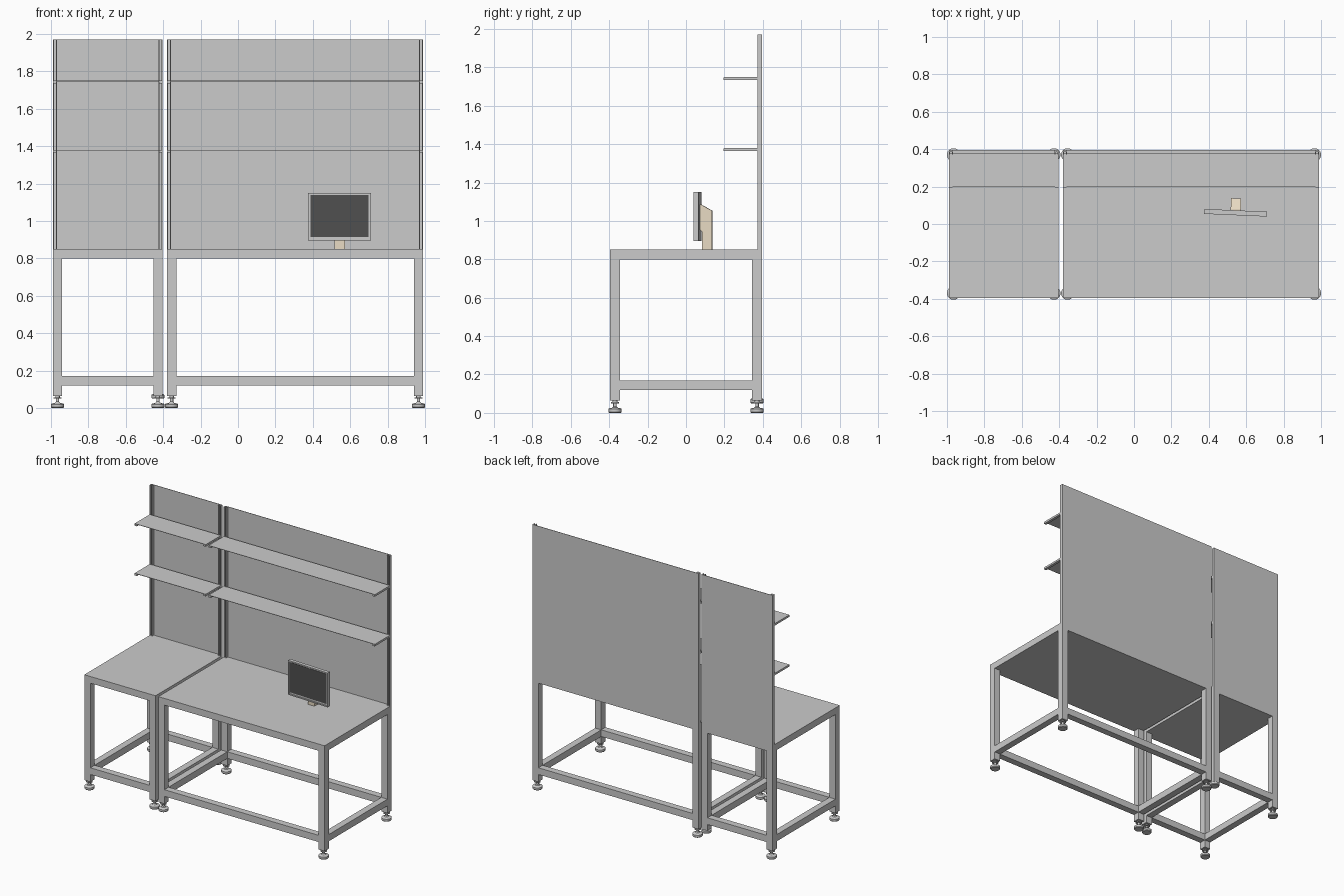
import bpy, bmesh, math
from mathutils import Matrix, Vector

if "Cube" in bpy.data.objects:
    bpy.data.objects.remove(bpy.data.objects["Cube"])

D = 0.395            # half depth of a bench
TUBE = 0.05          # frame tube width
TOP, TOP_UNDER, LEG_BOTTOM, PANEL_TOP = 0.85, 0.80, 0.065, 1.97


def finish(name, bm, color=None):
    bmesh.ops.recalc_face_normals(bm, faces=bm.faces[:])
    me = bpy.data.meshes.new(name)
    bm.to_mesh(me)
    bm.free()
    ob = bpy.data.objects.new(name, me)
    bpy.context.scene.collection.objects.link(ob)
    if color:
        mat = bpy.data.materials.new(name + "_colour")
        mat.diffuse_color = color
        mat.use_nodes = True
        mat.node_tree.nodes["Principled BSDF"].inputs["Base Color"].default_value = mat.diffuse_color
        me.materials.append(mat)
    return ob


def box(name, x0, x1, y0, y1, z0, z1, color=None):
    bm = bmesh.new()
    m = Matrix.Translation(((x0 + x1) / 2, (y0 + y1) / 2, (z0 + z1) / 2))
    m = m @ Matrix.Diagonal((x1 - x0, y1 - y0, z1 - z0, 1))
    bmesh.ops.create_cube(bm, size=1, matrix=m)
    return finish(name, bm, color)


def prism(name, pts, direction, color=None):
    bm = bmesh.new()
    f = bm.faces.new([bm.verts.new(p) for p in pts])
    ext = bmesh.ops.extrude_face_region(bm, geom=[f], use_keep_orig=True)
    vs = [v for v in ext["geom"] if isinstance(v, bmesh.types.BMVert)]
    bmesh.ops.translate(bm, verts=vs, vec=Vector(direction))
    return finish(name, bm, color)


# levelling foot: lathed pad, stem and lock nut
FOOT = [(0, 0), (0.031, 0), (0.035, 0.005), (0.035, 0.02), (0.03, 0.024),
        (0.015, 0.027), (0.009, 0.034), (0.009, 0.05), (0.022, 0.05),
        (0.022, 0.057), (0.012, 0.057), (0.012, 0.066), (0, 0.066)]


def foot(name, x, y, z):
    bm = bmesh.new()
    vs = [bm.verts.new((r, 0, h)) for r, h in FOOT]
    es = [bm.edges.new(p) for p in zip(vs, vs[1:])]
    bmesh.ops.spin(bm, geom=vs + es, cent=(0, 0, 0), axis=(0, 0, 1),
                   angle=2 * math.pi, steps=24)
    bmesh.ops.remove_doubles(bm, verts=bm.verts[:], dist=1e-5)
    bmesh.ops.translate(bm, verts=bm.verts[:], vec=(x, y, z))
    ob = finish(name, bm)
    for p in ob.data.polygons:
        p.use_smooth = True
    bpy.context.view_layer.objects.active = ob
    ob.select_set(True)
    bpy.ops.object.shade_smooth_by_angle(angle=math.radians(30))
    ob.select_set(False)


def upright(name, x0, x1):
    # slotted C-channel, open to the front
    w, y0, y1, t = x1 - x0, 0.372, D - 0.003, 0.006
    pts = [(0, y0), (t, y0), (t, y1 - t), (w - t, y1 - t), (w - t, y0),
           (w, y0), (w, y1), (0, y1)]
    prism(name, [(x0 + a, b, TOP) for a, b in pts], (0, 0, PANEL_TOP - TOP))


def bench(side, x0, x1, raised=None):
    box(side + "_worktop", x0, x1, -D, D, TOP_UNDER, TOP)
    for xn, a in (("left", x0), ("right", x1 - TUBE)):
        for yn, b in (("front", -D), ("back", D - TUBE)):
            tag = f"{side}_{yn}_{xn}"
            box(tag + "_leg", a, a + TUBE, b, b + TUBE, LEG_BOTTOM, TOP_UNDER)
            lift = 0.05 if raised == (yn, xn) else 0
            foot(tag + "_foot", a + TUBE / 2, b + TUBE / 2, lift)
        # side rail
        box(f"{side}_{xn}_rail", a, a + TUBE, -D + TUBE, D - TUBE, 0.12, 0.17)
    for yn, b in (("front", -D), ("back", D - TUBE)):
        box(f"{side}_{yn}_rail", x0 + TUBE, x1 - TUBE, b, b + TUBE, 0.12, 0.17)
    # back wall, slotted uprights and shelves
    box(side + "_back_panel", x0, x1, D - 0.003, D, TOP, PANEL_TOP)
    upright(side + "_left_upright", x0, x0 + 0.022)
    upright(side + "_right_upright", x1 - 0.022, x1)
    for n, z in (("lower", 1.38), ("upper", 1.75)):
        box(f"{side}_{n}_shelf", x0, x1, 0.197, 0.376, z - 0.003, z)
        for xn, a in (("left", x0), ("right", x1 - 0.02)):
            box(f"{side}_{n}_{xn}_bracket", a, a + 0.02, 0.195, 0.376,
                z - 0.015, z - 0.003)


bench("small_bench", -0.99, -0.403, raised=("back", "right"))
bench("large_bench", -0.38, 0.99)

# monitor, turned slightly about its stand
turn = Matrix.Translation((0.543, 0.06, 0)) @ Matrix.Rotation(math.radians(-2.5), 4, 'Z')

bm = bmesh.new()
bmesh.ops.create_cube(bm, size=1, matrix=Matrix.Translation((0, 0, 1.023))
                      @ Matrix.Diagonal((0.336, 0.026, 0.256, 1)))
front = min(bm.faces, key=lambda f: f.calc_center_median().y)
bmesh.ops.inset_region(bm, faces=[front], thickness=0.012)
inner = bmesh.ops.extrude_face_region(bm, geom=[front])
bmesh.ops.translate(bm, vec=(0, 0.006, 0),
                    verts=[v for v in inner["geom"] if isinstance(v, bmesh.types.BMVert)])
bmesh.ops.delete(bm, geom=[front], context='FACES')
finish("monitor_case", bm).matrix_world = turn

screen = box("monitor_screen", -0.156, 0.156, -0.009, -0.006, 0.915, 1.139,
             (0.08, 0.08, 0.08, 1))
screen.matrix_world = turn

# stand: stepped side profile
side = [(0.024, 0.85), (0.077, 0.85), (0.077, 1.053), (0.02, 1.085),
        (0.012, 1.085), (0.012, 0.955), (0.024, 0.945)]
stand = prism("monitor_stand", [(-0.027, y, z) for y, z in side], (0.054, 0, 0),
              (0.80, 0.70, 0.54, 1))
stand.matrix_world = turn
